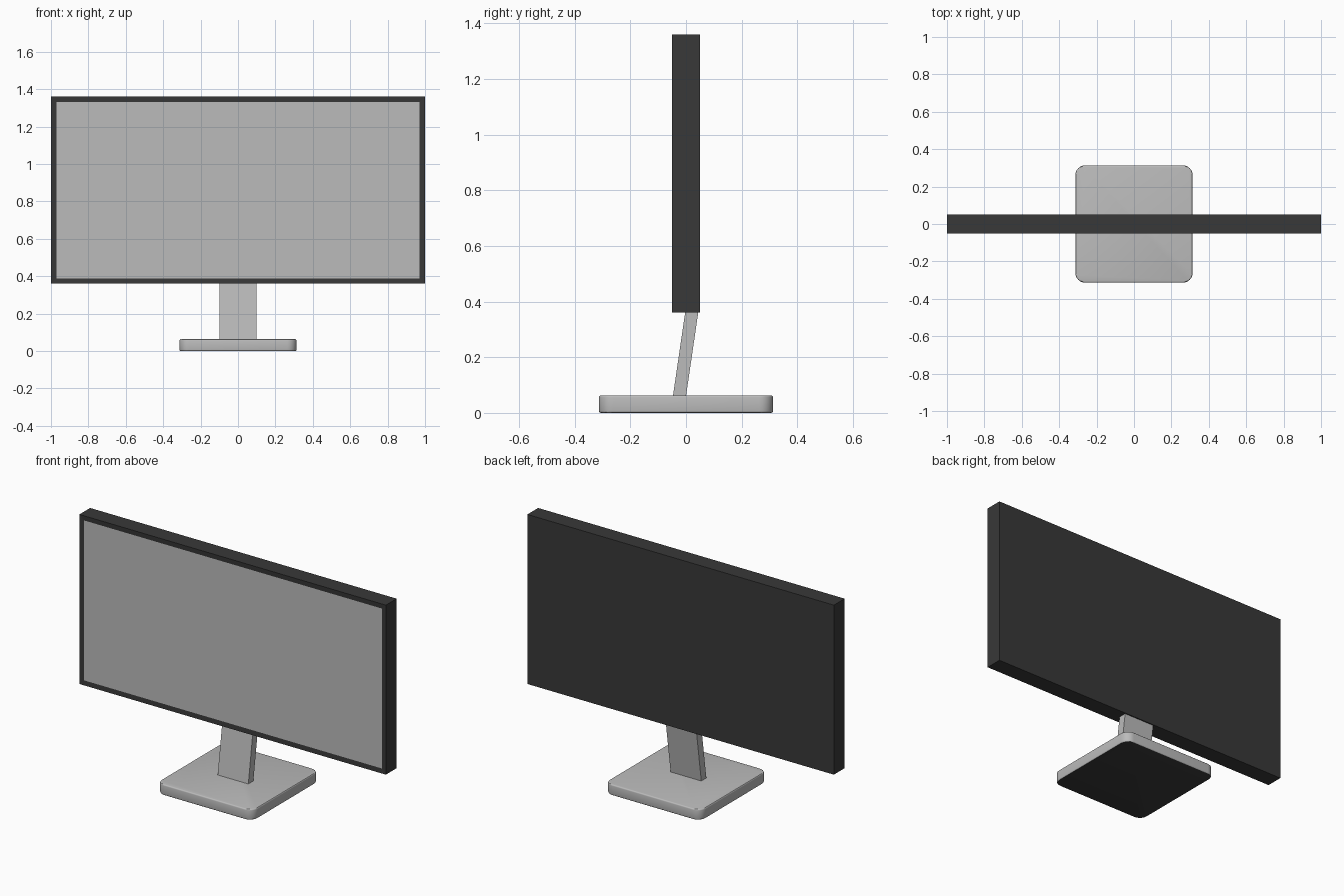
import bpy, bmesh
from mathutils import Vector

if "Cube" in bpy.data.objects:
    bpy.data.objects.remove(bpy.data.objects["Cube"])

dark = bpy.data.materials.new("dark_plastic")
dark.diffuse_color = (0.04, 0.04, 0.04, 1)
dark.use_nodes = True
dark.node_tree.nodes["Principled BSDF"].inputs["Base Color"].default_value = dark.diffuse_color
grey = bpy.data.materials.new("grey_metal")
grey.diffuse_color = (0.5, 0.5, 0.5, 1)
grey.use_nodes = True
grey.node_tree.nodes["Principled BSDF"].inputs["Base Color"].default_value = grey.diffuse_color


def box(bm, lo, hi):
    bmesh.ops.create_cube(bm, size=1)
    lo, hi = Vector(lo), Vector(hi)
    for v in bm.verts:
        v.co = Vector([(lo[i] + hi[i]) / 2 + v.co[i] * (hi[i] - lo[i]) for i in range(3)])


def finish(bm, name, *mats):
    me = bpy.data.meshes.new(name)
    bm.normal_update()
    bm.to_mesh(me)
    bm.free()
    ob = bpy.data.objects.new(name, me)
    bpy.context.collection.objects.link(ob)
    for m in mats:
        me.materials.append(m)
    return ob


# Monitor housing: box whose front is inset into a bezel around a shallow recess
bm = bmesh.new()
box(bm, (-1, -0.05, 0.36), (1, 0.05, 1.36))
bm.normal_update()
front = [f for f in bm.faces if f.normal.y < -0.9]
bmesh.ops.inset_region(bm, faces=front, thickness=0.04)
for v in front[0].verts:
    v.co.y += 0.002
front[0].material_index = 1
finish(bm, "screen_housing", dark, grey)

# Neck: flat slab leaning backwards up to the housing
bm = bmesh.new()
box(bm, (-0.1, -0.047, 0.06), (0.1, 0.0, 0.361))
for v in bm.verts:
    if v.co.z > 0.2:
        v.co.y += 0.044
finish(bm, "stand_neck", grey)

# Base: square plate with rounded corners, softened rims and a dark underside
bm = bmesh.new()
box(bm, (-0.313, -0.313, 0), (0.313, 0.313, 0.063))
corners = [e for e in bm.edges if abs(e.verts[0].co.z - e.verts[1].co.z) > 0.01]
bmesh.ops.bevel(bm, geom=corners, offset=0.05, segments=6, profile=0.5, affect='EDGES')
rims = [e for e in bm.edges if abs(e.verts[0].co.z - e.verts[1].co.z) < 0.001]
bmesh.ops.bevel(bm, geom=rims, offset=0.007, segments=3, profile=0.5, affect='EDGES')
bm.normal_update()
for f in bm.faces:
    f.material_index = int(f.normal.z < -0.95)
base = finish(bm, "stand_base", grey, dark)
bpy.context.view_layer.objects.active = base
base.select_set(True)
bpy.ops.object.shade_smooth_by_angle()
